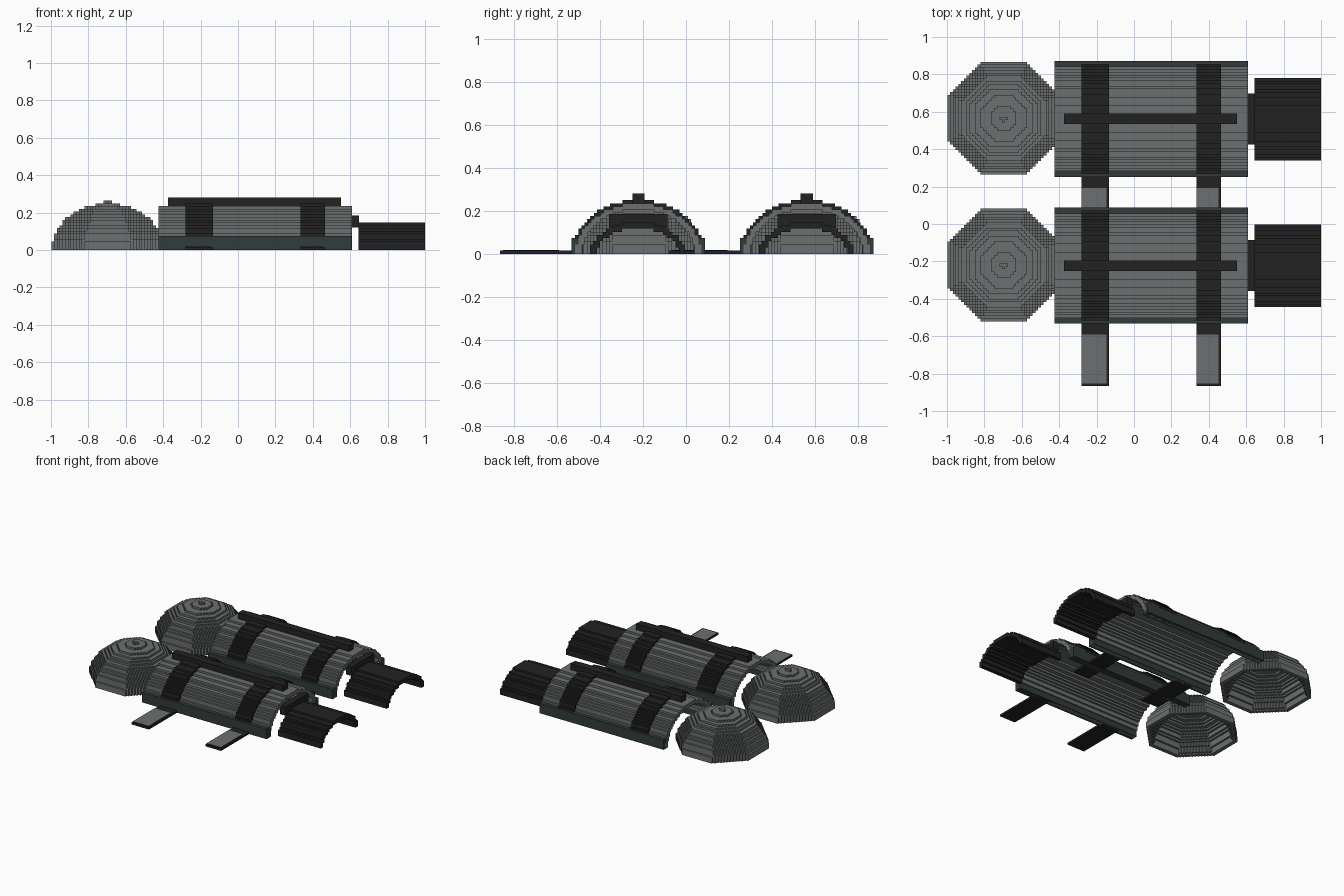
import bpy, bmesh, math
from mathutils import Vector

cube = bpy.data.objects.get("Cube")
if cube:
    bpy.data.objects.remove(cube, do_unlink=True)

V = 0.0147  # step size shared by every stepped surface


def material(name, color):
    m = bpy.data.materials.new(name)
    m.use_nodes = True
    m.diffuse_color = (*color, 1)
    m.node_tree.nodes["Principled BSDF"].inputs["Base Color"].default_value = (*color, 1)
    return m


GREY = material("grey", (0.15, 0.16, 0.16))
BLACK = material("black", (0.016, 0.016, 0.016))
GREEN = material("dark_green_grey", (0.032, 0.043, 0.043))


def finish(name, bm, *mats):
    bmesh.ops.recalc_face_normals(bm, faces=bm.faces)
    mesh = bpy.data.meshes.new(name)
    bm.to_mesh(mesh)
    bm.free()
    for m in mats:
        mesh.materials.append(m)
    obj = bpy.data.objects.new(name, mesh)
    bpy.context.collection.objects.link(obj)
    return obj


def box(name, lo, hi, mat, top=None):
    """Box between two corners, optionally with another colour on top."""
    bm = bmesh.new()
    bmesh.ops.create_cube(bm, size=1)
    for v in bm.verts:
        v.co = Vector([(a + b) / 2 + c * (b - a) for a, b, c in zip(lo, hi, v.co)])
    bm.normal_update()
    if top:
        for f in bm.faces:
            f.material_index = int(f.normal.z > 0.5)
    return finish(name, bm, mat, *([top] if top else []))


def stepped_side(radius, height):
    """Staircase quarter arch, from the ground to the crown."""
    points = []
    rows = round(height / V)
    for k in range(rows):
        t = (k + 0.5) / rows
        w = round(radius * math.sqrt(1 - t * t) / V) * V
        points += [(w, k * V), (w, (k + 1) * V)]
    return points


def arch(name, x0, x1, yc, outer, inner, mat):
    """Hollow stepped arch along x."""
    out, inn = stepped_side(*outer), stepped_side(*inner)
    loop = out + [(-y, z) for y, z in reversed(out)]
    loop += [(-y, z) for y, z in inn] + list(reversed(inn))
    bm = bmesh.new()
    face = bm.faces.new([bm.verts.new((x0, yc + y, z)) for y, z in loop])
    side = bmesh.ops.extrude_face_region(bm, geom=[face], use_keep_orig=True)["geom"]
    bmesh.ops.translate(bm, vec=(x1 - x0, 0, 0),
                        verts=[g for g in side if isinstance(g, bmesh.types.BMVert)])
    return finish(name, bm, mat)


def dome(name, xc, yc, mat):
    """Hollow octagonal dome made of small steps."""
    rows, reach = 17, 20

    def within(i, j, k, radius, height):
        if k >= height:
            return False
        r = radius * math.sqrt(1 - ((k + 0.5) / height) ** 2)
        a, b = abs(i), abs(j)
        return max(a, b) <= r and a + b <= r * math.sqrt(2)

    span = range(-reach, reach + 1)
    cells = {(i, j, k) for i in span for j in span for k in range(rows)
             if within(i, j, k, reach + 0.4, rows)
             and not within(i, j, k, reach - 1.6, rows - 2)}
    # Small finial on the crown
    cells |= {(-1, 0, rows), (0, 0, rows), (1, 0, rows), (0, -1, rows)}
    bm = bmesh.new()
    verts = {}

    def corner(c):
        if c not in verts:
            verts[c] = bm.verts.new((xc + (c[0] - 0.5) * V, yc + (c[1] - 0.5) * V, c[2] * V))
        return verts[c]

    for cell in cells:
        for axis in range(3):
            for s in (0, 1):
                near = list(cell)
                near[axis] += 2 * s - 1
                if tuple(near) in cells:
                    continue
                quad = []
                for a, b in ((0, 0), (1, 0), (1, 1), (0, 1)):
                    p = list(cell)
                    p[axis] += s
                    p[(axis + 1) % 3] += a
                    p[(axis + 2) % 3] += b
                    quad.append(corner(tuple(p)))
                bm.faces.new(quad if s else quad[::-1])
    return finish(name, bm, mat)


BANDS = ((-0.28, -0.135), (0.335, 0.465))

for side, yc in (("front", -0.222), ("back", 0.562)):
    # Main tunnel with side skirts and a ridge bar
    arch(side + "_tunnel", -0.425, 0.61, yc, (0.293, 0.242), (0.262, 0.213), GREY)
    for s, label in ((-1, "right"), (1, "left")):
        ys = sorted((yc + s * 0.258, yc + s * 0.31))
        box(f"{side}_{label}_skirt", (-0.425, ys[0], 0), (0.61, ys[1], 0.075), GREEN)
    box(side + "_ridge", (-0.375, yc - 0.028, 0.235), (0.55, yc + 0.028, 0.28), BLACK)

    # Dome at the right end, covered passage at the left end
    dome(side + "_dome", -0.697, yc + 0.003, GREY)
    arch(side + "_passage", 0.645, 1.0, yc - 0.002, (0.222, 0.15), (0.192, 0.12), BLACK)
    box(side + "_collar", (0.6, yc - 0.137, 0.12), (0.647, yc + 0.137, 0.185), BLACK)

    # Straps over the tunnel and the ramps leading out of it
    for n, (x0, x1) in enumerate(BANDS, 1):
        arch(f"{side}_strap_{n}", x0, x1, yc, (0.305, 0.245), (0.283, 0.23), BLACK)
        box(f"{side}_ramp_base_{n}", (x0, yc - 0.643, 0), (x1, yc - 0.27, 0.015), BLACK)
        box(f"{side}_ramp_{n}", (x0, yc - 0.63, 0.012), (x1 - 0.012, yc - 0.37, 0.018),
            BLACK, GREY)
